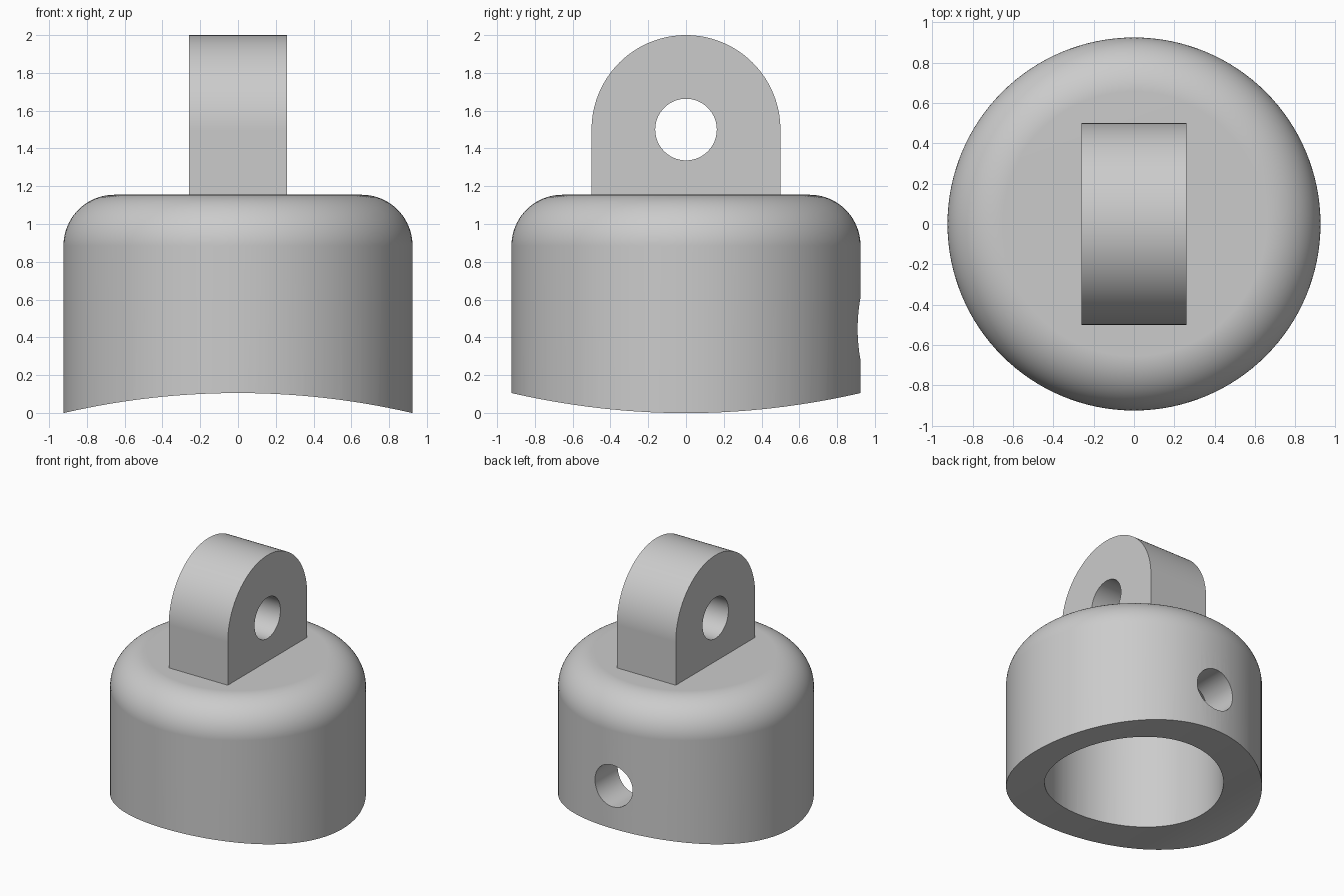
import bpy
import bmesh
from math import pi, sin, cos, radians
from mathutils import Matrix

cube = bpy.data.objects.get("Cube")
if cube:
    bpy.data.objects.remove(cube, do_unlink=True)

grey = bpy.data.materials.new("plain grey")
grey.use_nodes = True
grey.diffuse_color = (0.6, 0.6, 0.6, 1)
grey.node_tree.nodes["Principled BSDF"].inputs["Base Color"].default_value = (0.6, 0.6, 0.6, 1)


def finish(name, bm):
    bmesh.ops.recalc_face_normals(bm, faces=bm.faces)
    mesh = bpy.data.meshes.new(name)
    bm.to_mesh(mesh)
    bm.free()
    mesh.materials.append(grey)
    obj = bpy.data.objects.new(name, mesh)
    bpy.context.collection.objects.link(obj)
    return obj


def rod(name, radius, length, centre, axis, segments=96):
    """Cylinder lying along the axis X or Y."""
    bm = bmesh.new()
    turn = Matrix.Rotation(pi / 2, 4, "Y" if axis == "X" else "X")
    bmesh.ops.create_cone(bm, cap_ends=True, segments=segments, radius1=radius,
                          radius2=radius, depth=length,
                          matrix=Matrix.Translation(centre) @ turn)
    obj = finish(name, bm)
    obj.hide_render = True
    return obj


def activate(obj):
    bpy.ops.object.select_all(action="DESELECT")
    obj.select_set(True)
    bpy.context.view_layer.objects.active = obj


def cut(obj, cutter):
    activate(obj)
    mod = obj.modifiers.new("cut", "BOOLEAN")
    mod.operation = "DIFFERENCE"
    mod.solver = "EXACT"
    mod.object = cutter
    bpy.ops.object.modifier_apply(modifier=mod.name)
    bpy.data.objects.remove(cutter, do_unlink=True)


def smooth(obj):
    activate(obj)
    bpy.ops.object.shade_smooth_by_angle(angle=radians(30))
    mod = obj.modifiers.new("even shading", "WEIGHTED_NORMAL")
    mod.keep_sharp = True


# Hollow cap: rounded shoulder outside, straight bore inside
R, BORE, TOP, FILLET, CEILING = 0.924, 0.646, 1.155, 0.27, 0.87
STEPS = 20
profile = [(0, TOP)]
for i in range(STEPS + 1):
    a = pi / 2 * (1 - i / STEPS)
    profile.append((R - FILLET + FILLET * cos(a), TOP - FILLET + FILLET * sin(a)))
profile += [(R, -0.2), (BORE, -0.2), (BORE, CEILING), (0, CEILING)]

bm = bmesh.new()
verts = [bm.verts.new((r, 0, z)) for r, z in profile]
edges = [bm.edges.new(pair) for pair in zip(verts, verts[1:])]
bmesh.ops.spin(bm, geom=verts + edges, cent=(0, 0, 0), axis=(0, 0, 1),
               angle=2 * pi, steps=128, use_merge=True)
bmesh.ops.remove_doubles(bm, verts=bm.verts, dist=0.0001)
cap = finish("cap_body", bm)

# Saddle-shaped underside and the hole in the back wall
SADDLE = 4.08
cut(cap, rod("saddle_cutter", SADDLE, 4, (0, 0, 0.105 - SADDLE), "Y", 512))
cut(cap, rod("back_hole_cutter", 0.166, 0.9, (0, 0.75, 0.445), "Y"))
smooth(cap)

# Arched lug with its cross hole
HALF, ARCH, AXIS_Z = 0.26, 0.5, 1.5
bm = bmesh.new()
outline = [(-ARCH, TOP), (ARCH, TOP)]
outline += [(ARCH * cos(pi * i / 64), AXIS_Z + ARCH * sin(pi * i / 64)) for i in range(65)]
face = bm.faces.new([bm.verts.new((-HALF, y, z)) for y, z in outline])
side = bmesh.ops.extrude_face_region(bm, geom=[face])
bmesh.ops.translate(bm, vec=(2 * HALF, 0, 0),
                    verts=[v for v in side["geom"] if isinstance(v, bmesh.types.BMVert)])
lug = finish("lug", bm)
cut(lug, rod("lug_hole_cutter", 0.163, 1, (0, 0, AXIS_Z), "X"))
smooth(lug)
